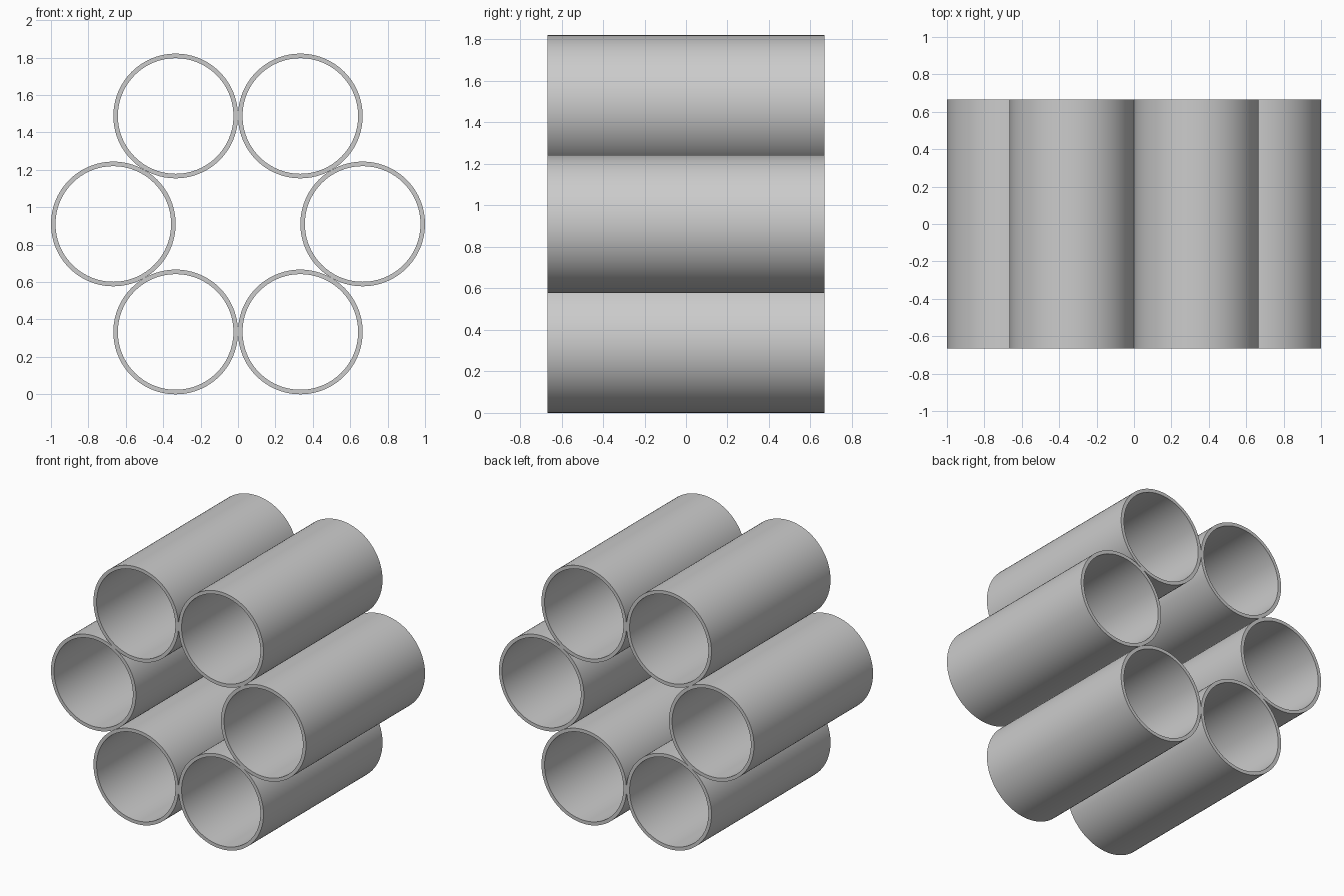
import bpy, bmesh
from math import sin, cos, pi, radians

if "Cube" in bpy.data.objects:
    bpy.data.objects.remove(bpy.data.objects["Cube"])

R = 1 / 3            # outer radius
INNER = 0.309        # bore radius
HALF = 2 / 3         # half length along y
SEGMENTS = 96
CENTRE_Z = R + 2 * R * sin(radians(60))


def make_tube(name, x, z):
    """Open pipe along y: a rectangular wall section spun around its axis."""
    bm = bmesh.new()
    section = [(R, -HALF), (R, HALF), (INNER, HALF), (INNER, -HALF)]
    rings = [[bm.verts.new((r * cos(2 * pi * i / SEGMENTS), y, r * sin(2 * pi * i / SEGMENTS)))
              for i in range(SEGMENTS)] for r, y in section]
    for k in range(4):
        a, b = rings[k], rings[(k + 1) % 4]
        for i in range(SEGMENTS):
            j = (i + 1) % SEGMENTS
            bm.faces.new((a[i], b[i], b[j], a[j]))
    bmesh.ops.recalc_face_normals(bm, faces=bm.faces)
    mesh = bpy.data.meshes.new(name)
    bm.to_mesh(mesh)
    bm.free()
    obj = bpy.data.objects.new(name, mesh)
    bpy.context.collection.objects.link(obj)
    obj.location = (x, 0, z)
    bpy.ops.object.select_all(action='DESELECT')
    obj.select_set(True)
    bpy.context.view_layer.objects.active = obj
    bpy.ops.object.shade_smooth_by_angle(angle=radians(30))


# six touching tubes in a hexagonal ring
for n in range(6):
    angle = radians(60 * n)
    make_tube(f"tube_{n + 1}", 2 * R * cos(angle), CENTRE_Z + 2 * R * sin(angle))
